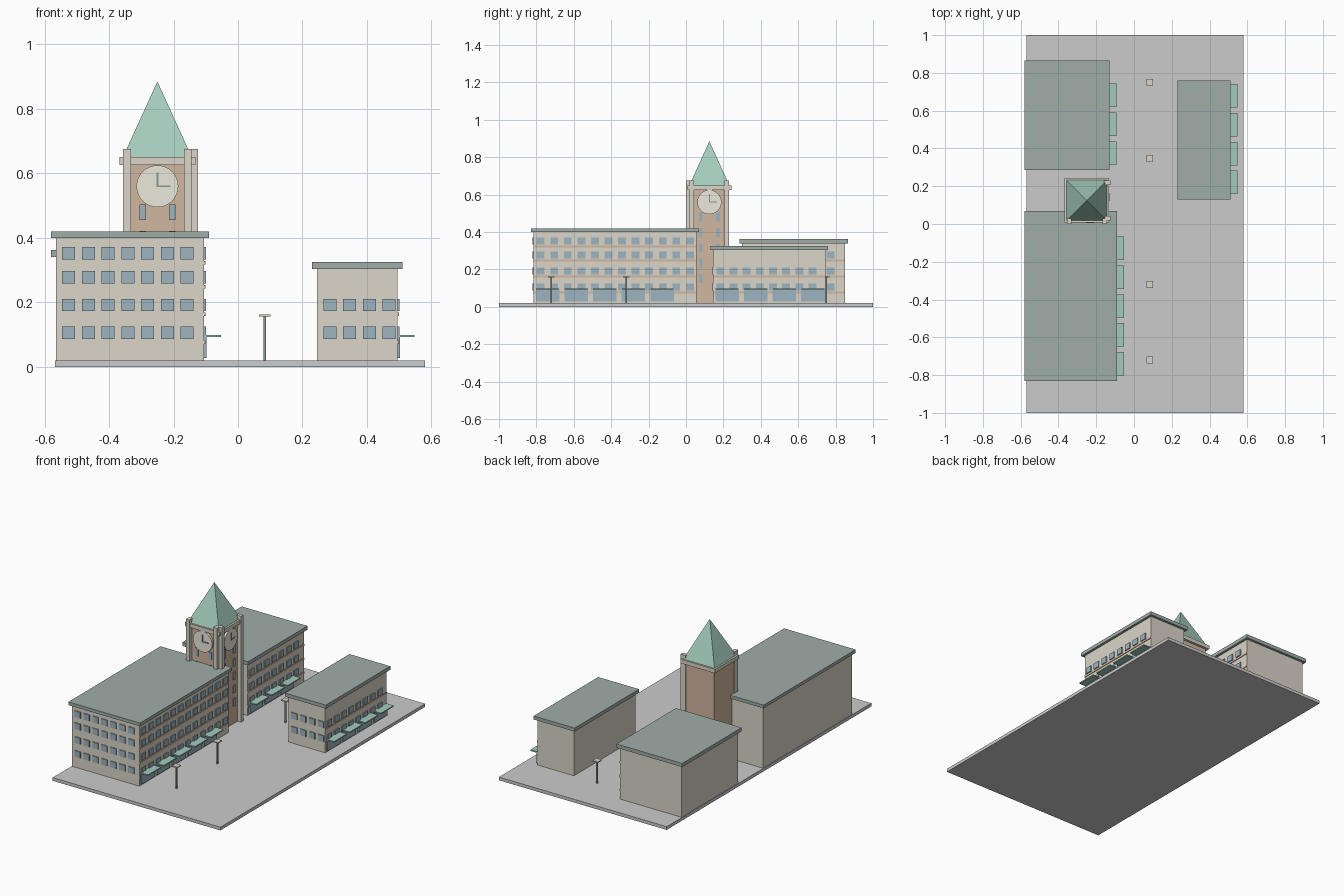
import bpy, bmesh, math
from mathutils import Matrix, Vector

if "Cube" in bpy.data.objects:
    bpy.data.objects.remove(bpy.data.objects["Cube"])


def mat(name, r, g, b):
    m = bpy.data.materials.new(name)
    m.diffuse_color = (r, g, b, 1)
    m.use_nodes = True
    m.node_tree.nodes["Principled BSDF"].inputs["Base Color"].default_value = m.diffuse_color
    return m


STONE = mat("stone", .71, .67, .58)
SLATE = mat("slate", .35, .42, .40)
COPPER = mat("copper", .37, .60, .51)
BRICK = mat("brick", .64, .47, .35)
GLASS = mat("glass", .34, .46, .53)
CREAM = mat("cream", .84, .82, .72)
PAVING = mat("paving", .63, .64, .62)
DARK = mat("dark_metal", .25, .32, .30)


def finish(name, bm, material):
    me = bpy.data.meshes.new(name)
    bm.to_mesh(me)
    bm.free()
    me.materials.append(material)
    ob = bpy.data.objects.new(name, me)
    bpy.context.collection.objects.link(ob)
    return ob


def boxes(name, material, items):
    """One object from boxes given as (x0, x1, y0, y1, z0, z1)."""
    bm = bmesh.new()
    for x0, x1, y0, y1, z0, z1 in items:
        m = Matrix.Translation(((x0 + x1) / 2, (y0 + y1) / 2, (z0 + z1) / 2))
        bmesh.ops.create_cube(bm, size=1, matrix=m @ Matrix.Diagonal((x1 - x0, y1 - y0, z1 - z0, 1)))
    return finish(name, bm, material)


def cone(name, material, sides, r1, r2, depth, matrix):
    bm = bmesh.new()
    bmesh.ops.create_cone(bm, cap_ends=True, segments=sides, radius1=r1, radius2=r2,
                          depth=depth, matrix=matrix)
    return finish(name, bm, material)


G = .02                            # top of the paving
ROWS = (.106, .192, .278, .352)    # window row heights


def building(name, x0, x1, y0, y1, top, roof_top, floors, cols, step, fronts, shops):
    boxes(name + "_walls", STONE, [(x0, x1, y0, y1, G, top)])
    boxes(name + "_roof", SLATE, [(x0 - .015, x1 + .015, y0 - .015, y1 + .015, top, roof_top)])
    wins = []
    for z in ROWS[:floors]:
        for i in range(fronts):
            x = x0 + .04 + .0612 * i
            wins.append((x - .02, x + .02, y0 - .006, y0 + .004, z - .019, z + .019))
        for i in range(cols):
            y = y0 + .038 + step * i
            wins.append((x1 - .004, x1 + .006, y - .021, y + .021, z - .019, z + .019))
    boxes(name + "_windows", GLASS, wins)
    # brick courses under each window row on the street side
    boxes(name + "_courses", BRICK,
          [(x1 - .004, x1 + .004, y0, y1, z - .035, z - .024) for z in ROWS[:floors]])
    # shop fronts and awnings
    ys = [y0 + .075 + .153 * i for i in range(shops)]
    boxes(name + "_shop_windows", GLASS,
          [(x1 - .004, x1 + .008, y - .063, y + .063, .028, .092) for y in ys])
    boxes(name + "_awnings", COPPER,
          [(x1 - .004, x1 + .052, y - .062, y + .062, .092, .099) for y in ys])


# Paving
boxes("paving", PAVING, [(-.568, .58, -1, 1, 0, G)])

# Three blocks
building("long_block", -.565, -.105, -.815, .055, .40, .42, 4, 12, .0725, 7, 5)
building("rear_block", -.565, -.145, .30, .85, .34, .363, 3, 7, .0725, 6, 3)
building("side_block", .245, .495, .145, .745, .303, .325, 2, 8, .0705, 4, 4)

# Clock tower
CX, CY, H = -.25, .125, .102
boxes("tower_shaft", BRICK, [(CX - H, CX + H, CY - H, CY + H, G, .63)])
boxes("tower_cornice", STONE, [(CX - .118, CX + .118, CY - .118, CY + .118, .626, .65)])
cone("tower_spire", COPPER, 4, .108 * math.sqrt(2), 0, .237,
     Matrix.Translation((CX, CY, .7665)) @ Matrix.Rotation(math.pi / 4, 4, 'Z'))


def on_face(face, a, b, out0, out1, z0, z1):
    """Box on the tower's front or right face; a..b runs along the face."""
    if face == "front":
        return (CX + a, CX + b, CY - out1, CY - out0, z0, z1)
    return (CX + out0, CX + out1, CY + a, CY + b, z0, z1)


for face, rows in (("front", (.48, .398)), ("right", (.48, .398, .316, .234, .152))):
    boxes(face + "_tower_piers", STONE,
          [on_face(face, s * .094 - .012, s * .094 + .012, H - .01, .126, G, .675) for s in (-1, 1)])
    boxes(face + "_tower_windows", GLASS,
          [on_face(face, s * .046 - .01, s * .046 + .01, H - .004, H + .005, z - .024, z + .024)
           for z in rows for s in (-1, 1)])
    # clock dial and hands
    d = Vector((0, -1, 0)) if face == "front" else Vector((1, 0, 0))
    cone(face + "_clock_dial", CREAM, 32, .065, .065, .014,
         Matrix.Translation(Vector((CX, CY, .56)) + d * (H + .006))
         @ d.to_track_quat('Z', 'Y').to_matrix().to_4x4())
    boxes(face + "_clock_hands", DARK,
          [on_face(face, -.003, .003, H + .01, H + .017, .557, .603),
           on_face(face, -.003, .04, H + .01, H + .017, .557, .563)])

# Street lamps
lamps = [(.083, y) for y in (-.72, -.32, .347, .75)]
boxes("lamp_posts", DARK, [(x - .004, x + .004, y - .004, y + .004, G, .156) for x, y in lamps])
boxes("lamp_heads", STONE, [(x - .018, x + .018, y - .018, y + .018, .156, .163) for x, y in lamps])
